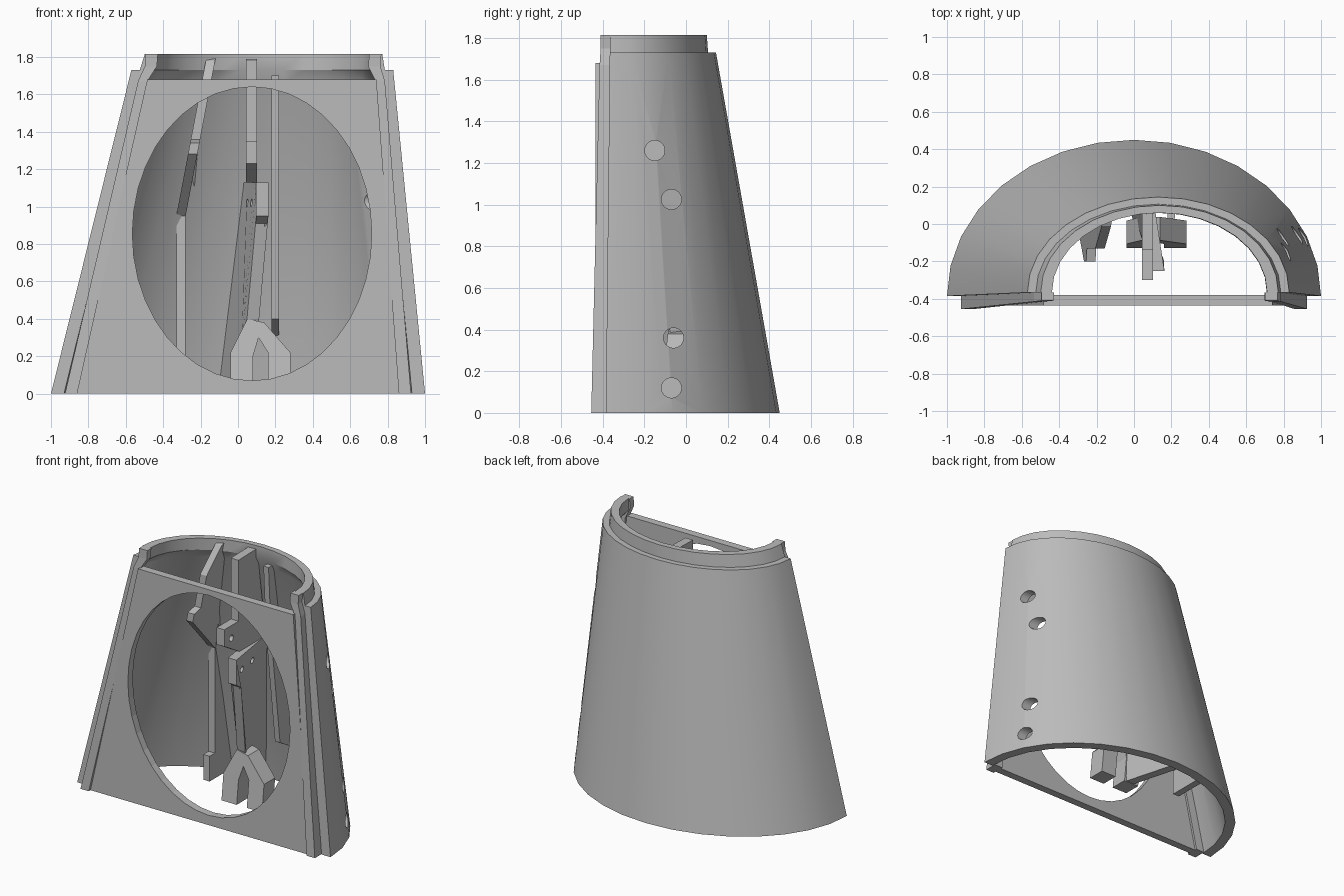
import bpy, bmesh, math
from mathutils import Matrix

cube = bpy.data.objects.get("Cube")
if cube:
    bpy.data.objects.remove(cube, do_unlink=True)

grey = bpy.data.materials.new("plain grey")
grey.use_nodes = True
GREY = (0.5, 0.5, 0.5, 1)
grey.diffuse_color = GREY
grey.node_tree.nodes["Principled BSDF"].inputs["Base Color"].default_value = GREY


def finish(name, bm):
    bmesh.ops.recalc_face_normals(bm, faces=bm.faces)
    mesh = bpy.data.meshes.new(name)
    bm.to_mesh(mesh)
    bm.free()
    mesh.materials.append(grey)
    obj = bpy.data.objects.new(name, mesh)
    bpy.context.collection.objects.link(obj)
    return obj


def activate(obj):
    bpy.ops.object.select_all(action="DESELECT")
    obj.select_set(True)
    bpy.context.view_layer.objects.active = obj


def loft(name, rings):
    """Join closed rings of equal length and cap both ends."""
    bm = bmesh.new()
    rows = [[bm.verts.new(p) for p in ring] for ring in rings]
    n = len(rows[0])
    for a, b in zip(rows, rows[1:]):
        for i in range(n):
            j = (i + 1) % n
            bm.faces.new((a[i], a[j], b[j], b[i]))
    bm.faces.new(rows[0])
    bm.faces.new(rows[-1])
    return finish(name, bm)


def drill(obj, axis, cuts, length):
    """Cut cylinders (centre, radius, z stretch) along the x or y axis."""
    bm = bmesh.new()
    for centre, radius, stretch in cuts:
        turn = Matrix.Rotation(math.pi / 2, 4, "Y" if axis == "x" else "X")
        scale = Matrix.Diagonal((1, 1, stretch, 1))
        bmesh.ops.create_cone(bm, cap_ends=True, segments=40, radius1=radius, radius2=radius,
                              depth=length, matrix=Matrix.Translation(centre) @ scale @ turn)
    cutter = finish("hole_cutter", bm)
    cutter.hide_render = True
    mod = obj.modifiers.new("holes", "BOOLEAN")
    mod.operation, mod.solver, mod.object = "DIFFERENCE", "EXACT", cutter
    activate(obj)
    bpy.ops.object.modifier_apply(modifier=mod.name)
    bpy.data.objects.remove(cutter, do_unlink=True)


def centre_x(z):
    return 0.13 * z / 1.73


# Half-round tapering shell with a stepped collar: z, half width, depth
SECTION = [(0, 1.0, 0.835), (1.73, 0.70, 0.51), (1.73, 0.655, 0.472), (1.815, 0.635, 0.465),
           (1.815, 0.575, 0.425), (1.73, 0.58, 0.425), (1.66, 0.65, 0.465), (0, 0.93, 0.765)]
STEPS = 16
rings = []
for k in range(STEPS + 1):
    a = math.pi * k / STEPS
    rings.append([(centre_x(z) + w * math.cos(a), -0.385 + 0.011 * z + d * math.sin(a), z)
                  for z, w, d in SECTION])
shell = loft("outer_shell", rings)
drill(shell, "x", [((0.8, y, z), 0.048, 1) for y, z in
                   ((-0.15, 1.26), (-0.07, 1.025), (-0.06, 0.36), (-0.07, 0.12))], 0.8)
activate(shell)
bpy.ops.object.shade_smooth_by_angle(angle=math.radians(30))

# Front plate with a large oval opening
plate = loft("front_plate", [[(-0.865, y, 0), (0.865, y, 0), (0.74, y, 1.68), (-0.485, y, 1.68)]
                             for y in (-0.435, -0.38)])
drill(plate, "y", [((0.075, -0.4, 0.855), 0.64, 1.227)], 0.4)

# Edge rails, bending inward at the collar: z, outer, inner, front y
RAIL = [(0, 0.925, 0.86, -0.455), (1.67, 0.66, 0.61, -0.415),
        (1.75, 0.63, 0.565, -0.41), (1.815, 0.63, 0.565, -0.41)]
for side, label in ((-1, "right"), (1, "left")):
    loft(label + "_rail", [[(centre_x(z) + side * x, y, z) for x, y in
                            ((o, f), (i, f), (i, -0.365), (o, -0.365))] for z, o, i, f in RAIL])


def rib(name, profile, lean, width):
    """Plate with a (y, z) outline, placed in x by the lean rule."""
    return loft(name, [[(lean(y, z) + s * width / 2, y, z) for y, z in profile] for s in (-1, 1)])


# Right inner rib, leaning above and upright below
rib("right_rib",
    [(0.03, 1.8), (-0.01, 1.78), (-0.13, 1.6), (-0.13, 1.36), (-0.2, 1.34), (-0.2, 1.28),
     (0.14, 0.95), (0.14, 0.2), (0.08, 0.2), (0.08, 0.02), (0.37, 0.02), (0.2, 0.95)],
    lambda y, z: -0.305 + 0.19 * max(0, z - 0.95), 0.05)

# Upper centre rib with a drilled bracket
upper = rib("upper_centre_rib",
            [(0.07, 1.79), (-0.14, 1.785), (-0.14, 1.35), (-0.3, 1.35), (-0.3, 1.23),
             (-0.13, 1.13), (0.17, 1.13)], lambda y, z: 0.072, 0.06)
drill(upper, "x", [((0.07, -0.22, 1.26), 0.022, 1)], 0.4)

# Lower centre rib, swept sideways toward the back wall
lower = rib("lower_centre_rib",
            [(0.19, 1.13), (-0.25, 1.13), (-0.25, 0.95), (-0.19, 0.91), (-0.08, 0.4),
             (0.0, 0.2), (0.0, 0.03), (0.39, 0.03)],
            lambda y, z: 0.13 - 0.09 * max(0, 0.95 - z) - 0.28 * max(0, y + 0.05), 0.065)
drill(lower, "x", [((0.12, y, 1.02), 0.022, 1) for y in (-0.15, 0.0)], 0.4)

# Forked foot under the lower rib
FORK = [(-0.04, 0.03), (-0.04, 0.22), (0.05, 0.4), (0.14, 0.38), (0.28, 0.22), (0.28, 0.03),
        (0.16, 0.03), (0.16, 0.22), (0.11, 0.3), (0.08, 0.2), (0.08, 0.03)]
loft("forked_foot", [[(x, y - 0.12 * (0.4 - z), z) for x, z in FORK] for y in (-0.085, 0.04)])

# Slim rib on the left of the back wall
rib("left_rib", [(0.1, 1.7), (0.03, 1.7), (0.06, 1.2), (0.16, 0.4), (0.33, 0.3)],
    lambda y, z: 0.2, 0.04)
